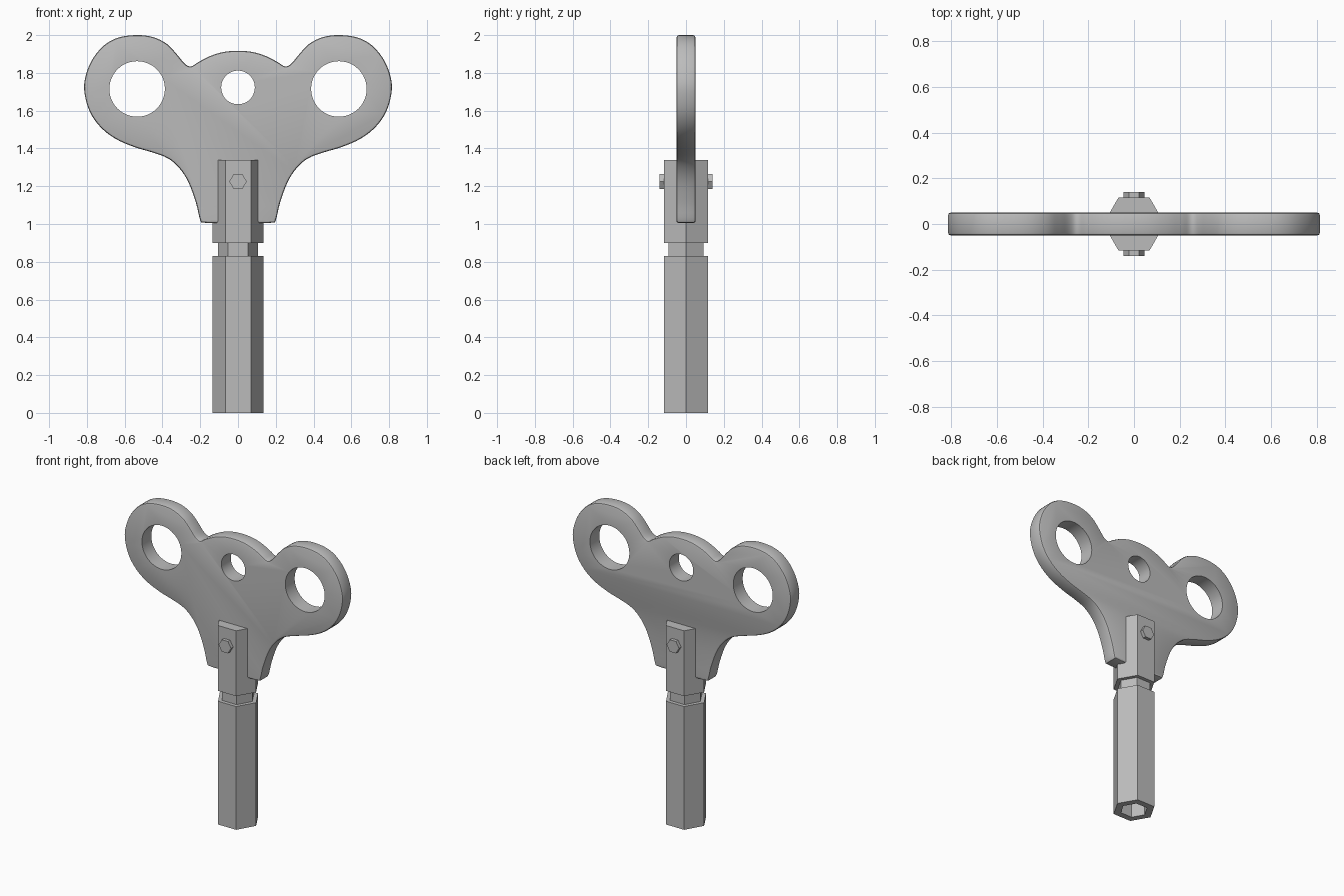
import bpy, bmesh, math
from mathutils import Vector

if "Cube" in bpy.data.objects:
    bpy.data.objects.remove(bpy.data.objects["Cube"])

metal = bpy.data.materials.new("grey_metal")
metal.diffuse_color = (0.5, 0.5, 0.5, 1)
metal.use_nodes = True
metal.node_tree.nodes["Principled BSDF"].inputs["Base Color"].default_value = metal.diffuse_color


def loft(name, rings):
    """Join equal-length closed rings of points and cap both ends."""
    bm = bmesh.new()
    loops = [[bm.verts.new(p) for p in r] for r in rings]
    n = len(loops[0])
    for a, b in zip(loops, loops[1:]):
        for i in range(n):
            j = (i + 1) % n
            bm.faces.new((a[i], a[j], b[j], b[i]))
    bm.faces.new(loops[0])
    bm.faces.new(loops[-1])
    bmesh.ops.recalc_face_normals(bm, faces=bm.faces)
    me = bpy.data.meshes.new(name)
    bm.to_mesh(me)
    bm.free()
    ob = bpy.data.objects.new(name, me)
    bpy.context.collection.objects.link(ob)
    me.materials.append(metal)
    return ob


def circle(r, n=6):
    return [(r * math.cos(2 * math.pi * i / n), r * math.sin(2 * math.pi * i / n)) for i in range(n)]


def y_prism(name, x, z, r, y, n):
    return loft(name, [[(x + a, s, z + b) for a, b in circle(r, n)] for s in (-y, y)])


# hexagonal shaft with groove and hollow socket at the bottom
profile = [(.087, .5), (.087, 0), (.135, 0), (.135, .83), (.107, .83),
           (.107, .90), (.135, .90), (.135, 1.34)]
loft("shaft", [[(x, y, z) for x, y in circle(r)] for r, z in profile])

# cross bolt showing a hexagonal head on each side
y_prism("cross_bolt", 0, 1.225, .046, .14, 6)

# handle outline: right half, bottom to top, then mirrored
half = [(.10, 1.005), (.18, 1.007), (.2, 1.02), (.222, 1.11), (.262, 1.22), (.31, 1.295),
        (.37, 1.347), (.45, 1.378), (.55, 1.408), (.65, 1.452), (.73, 1.515),
        (.785, 1.595), (.812, 1.69), (.81, 1.77), (.775, 1.865), (.71, 1.945),
        (.63, 1.988), (.53, 2.0), (.445, 1.988), (.375, 1.952), (.325, 1.9),
        (.283, 1.85), (.25, 1.834), (.21, 1.857), (.15, 1.888), (.08, 1.91)]
ctrl = [Vector(p) for p in [(0, 1.005)] + half + [(0, 1.917)]]
ctrl += [Vector((-x, z)) for x, z in reversed(half)]

# smooth curve through the control points
outline, n, steps = [], len(ctrl), 4
for i in range(n):
    p0, p1, p2, p3 = (ctrl[(i + k) % n] for k in (-1, 0, 1, 2))
    for s in range(steps):
        t = s / steps
        outline.append(.5 * (2 * p1 + (p2 - p0) * t + (2 * p0 - 5 * p1 + 4 * p2 - p3) * t * t
                             + (3 * p1 - p0 - 3 * p2 + p3) * t ** 3))


def inset(d):
    m, out = len(outline), []
    for i, p in enumerate(outline):
        t = (outline[(i + 1) % m] - outline[i - 1]).normalized()
        out.append(p + Vector((-t.y, t.x)) * d)
    return out


# handle plate with rounded rim
rim = [(.012, -.05), (.0035, -.0465), (0, -.038)]
rim += [(d, -y) for d, y in reversed(rim)]
handle = loft("handle", [[(p.x, y, p.y) for p in inset(d)] for d, y in rim])

# three round holes
for name, x, z, r in (("left_hole_cutter", -.534, 1.715, .147),
                      ("right_hole_cutter", .534, 1.715, .147),
                      ("middle_hole_cutter", 0, 1.723, .089)):
    cutter = y_prism(name, x, z, r, .2, 48)
    mod = handle.modifiers.new(name, 'BOOLEAN')
    mod.operation, mod.solver, mod.object = 'DIFFERENCE', 'EXACT', cutter
    bpy.context.view_layer.objects.active = handle
    bpy.ops.object.modifier_apply(modifier=name)
    bpy.data.objects.remove(cutter)

bpy.ops.object.select_all(action='DESELECT')
handle.select_set(True)
bpy.context.view_layer.objects.active = handle
bpy.ops.object.shade_smooth_by_angle(angle=math.radians(35))
